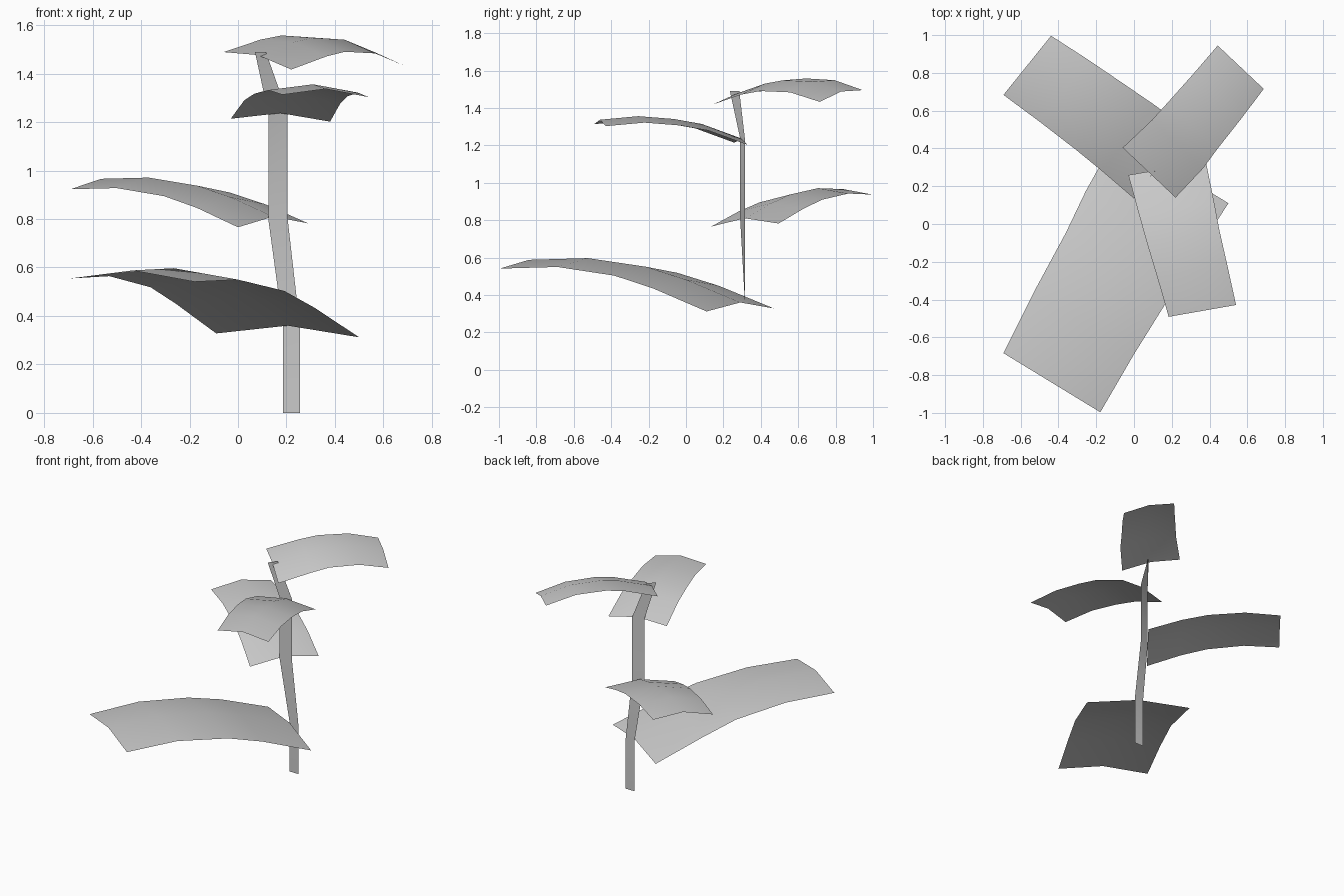
import bpy
from mathutils import Vector

cube = bpy.data.objects.get("Cube")
if cube:
    bpy.data.objects.remove(cube)

grey = bpy.data.materials.new("plain_grey")
grey.use_nodes = True
colour = (0.6, 0.6, 0.6, 1)
grey.diffuse_color = colour
grey.node_tree.nodes["Principled BSDF"].inputs["Base Color"].default_value = colour


def sheet(name, rows, facing):
    """Skin a grid of points as a thin smooth sheet whose front looks along facing."""
    n = len(rows[0])
    verts = [p for row in rows for p in row]
    faces = [(i * n + j, i * n + j + 1, (i + 1) * n + j + 1, (i + 1) * n + j)
             for i in range(len(rows) - 1) for j in range(n - 1)]
    mesh = bpy.data.meshes.new(name)
    mesh.from_pydata(verts, [], faces)
    if mesh.polygons[0].normal.dot(Vector(facing)) < 0:
        mesh.flip_normals()
    for poly in mesh.polygons:
        poly.use_smooth = True
    mesh.materials.append(grey)
    obj = bpy.data.objects.new(name, mesh)
    bpy.context.collection.objects.link(obj)
    return obj


def leaf(name, spine, side, droop, tip_scale=0.87):
    """Arched leaf: a spine from stem to tip with drooping edges on both sides."""
    rows = []
    for i, point in enumerate(spine):
        t = i / (len(spine) - 1)
        half = Vector(side) * (1 + (tip_scale - 1) * t)
        centre = Vector(point)
        drop = Vector((0, 0, -droop))
        rows.append([centre - half + drop, centre, centre + half + drop])
    return sheet(name, rows, (0, 0, 1))


# Stem: flat ribbon that twists and leans towards the top
sheet("stem", [
    [(0.185, 0.315, 0), (0.255, 0.315, 0)],
    [(0.185, 0.315, 0.36), (0.255, 0.315, 0.36)],
    [(0.125, 0.29, 0.80), (0.205, 0.315, 0.80)],
    [(0.125, 0.29, 1.235), (0.205, 0.315, 1.235)],
    [(0.07, 0.235, 1.49), (0.115, 0.285, 1.49)],
], (0, -1, 0))

# Leaves, from the ground up
leaf("lowest_leaf",
     [(0.205, 0.29, 0.36), (0.03, 0.0, 0.482), (-0.085, -0.215, 0.551),
      (-0.265, -0.525, 0.597), (-0.435, -0.84, 0.588)],
     (0.295, -0.18, -0.008), 0.04)
leaf("lower_leaf",
     [(0.145, 0.315, 0.81), (-0.03, 0.455, 0.89), (-0.17, 0.56, 0.938),
      (-0.37, 0.705, 0.971), (-0.565, 0.84, 0.966)],
     (0.145, 0.18, 0.008), 0.036)
leaf("upper_leaf",
     [(0.175, 0.295, 1.237), (0.225, 0.085, 1.314), (0.26, -0.065, 1.341),
      (0.31, -0.255, 1.356), (0.362, -0.46, 1.337)],
     (0.205, 0.036, -0.006), 0.029)
leaf("top_leaf",
     [(0.08, 0.272, 1.477), (0.23, 0.422, 1.53), (0.31, 0.52, 1.548),
      (0.44, 0.675, 1.54), (0.565, 0.83, 1.488)],
     (0.14, -0.132, -0.036), 0.024)
